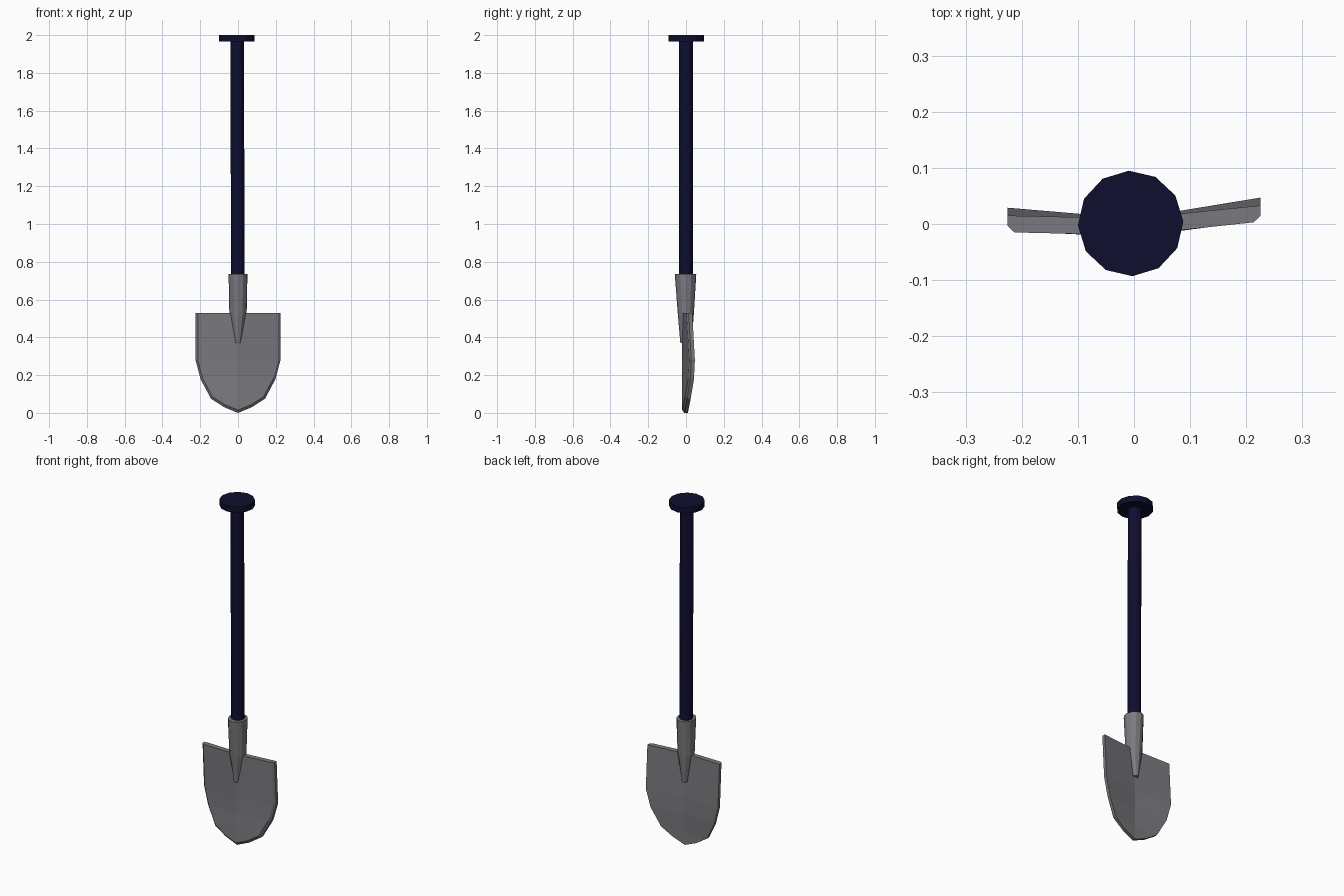
import bpy, bmesh, math

if "Cube" in bpy.data.objects:
    bpy.data.objects.remove(bpy.data.objects["Cube"])


def material(name, rgb):
    m = bpy.data.materials.new(name)
    m.diffuse_color = (*rgb, 1)
    m.use_nodes = True
    m.node_tree.nodes["Principled BSDF"].inputs["Base Color"].default_value = m.diffuse_color
    return m


steel = material("grey steel", (0.195, 0.192, 0.21))
navy = material("dark navy paint", (0.0045, 0.0045, 0.029))


def finish(name, bm, mat):
    bmesh.ops.recalc_face_normals(bm, faces=bm.faces)
    me = bpy.data.meshes.new(name)
    bm.to_mesh(me)
    bm.free()
    me.materials.append(mat)
    ob = bpy.data.objects.new(name, me)
    bpy.context.collection.objects.link(ob)
    return ob


def loft(name, rings, mat, sides=12, phase=math.radians(2)):
    """Stack of ellipses (cx, cy, z, rx, ry), capped at both ends."""
    bm = bmesh.new()
    loops = []
    for cx, cy, z, rx, ry in rings:
        angles = [phase + 2 * math.pi * i / sides for i in range(sides)]
        loops.append([bm.verts.new((cx + rx * math.cos(a), cy + ry * math.sin(a), z))
                      for a in angles])
    for a, b in zip(loops, loops[1:]):
        for i in range(sides):
            j = (i + 1) % sides
            bm.faces.new((a[i], a[j], b[j], b[i]))
    bm.faces.new(loops[0])
    bm.faces.new(loops[-1])
    return finish(name, bm, mat)


# Shaft, leaning very slightly, and round end knob
loft("shaft", [(0, 0, 0.60, 0.036, 0.036), (-0.005, 0, 1.98, 0.036, 0.036)], navy)
loft("end_knob", [(-0.006, 0.001, 1.966, 0.094, 0.094),
                  (-0.006, 0.001, 2.0, 0.094, 0.094)], navy)

# Tapered socket running down through the blade
loft("socket", [(0, 0, 0.37, 0.017, 0.030),
                (0, -0.001, 0.53, 0.046, 0.043),
                (0, -0.0025, 0.735, 0.050, 0.057)], steel)

# Blade: rows of (half width, z, backward bend of the edge)
rows = [(0.225, 0.53, 0.014), (0.225, 0.28, 0.028), (0.198, 0.178, 0.024),
        (0.143, 0.075, 0.009), (0.073, 0.03, 0.003)]
# Outline runs down the right edge, round the tip and up the left edge
outline = [(w, z, b) for w, z, b in rows] + [(0, 0, 0)] + \
          [(-w, z, b) for w, z, b in reversed(rows)]
TILT = 0.04
bm = bmesh.new()


def layer(y, inset):
    """Outline and centre-line verts of one blade surface."""
    k = 1 - inset / 0.225
    edge = [bm.verts.new((x * k, y + b + TILT * x, z if z > 0.5 else 0.28 + (z - 0.28) * k))
            for x, z, b in outline]
    mid = [bm.verts.new((0, y, edge[i].co.z)) for i in range(len(rows))]
    return edge, mid + [edge[len(rows)]]


front, front_mid = layer(-0.020, 0.012)
side, side_mid = layer(-0.009, 0)
back, back_mid = layer(0.010, 0)

# Front and back surfaces, folded on the centre line
for edge, mid in ((front, front_mid), (back, back_mid)):
    for half in (edge, edge[::-1]):
        for i in range(len(rows)):
            quad = [half[i], half[i + 1], mid[i + 1], mid[i]]
            bm.faces.new(list(dict.fromkeys(quad)))
# Chamfer and rim
for a, b in ((front, side), (side, back)):
    for i in range(len(outline) - 1):
        bm.faces.new((a[i], a[i + 1], b[i + 1], b[i]))
# Top edge
bm.faces.new((front[0], side[0], back[0], back_mid[0], front_mid[0]))
bm.faces.new((front[-1], side[-1], back[-1], back_mid[0], front_mid[0]))
bmesh.ops.delete(bm, geom=[v for v in bm.verts if not v.link_faces], context='VERTS')
finish("blade", bm, steel)
